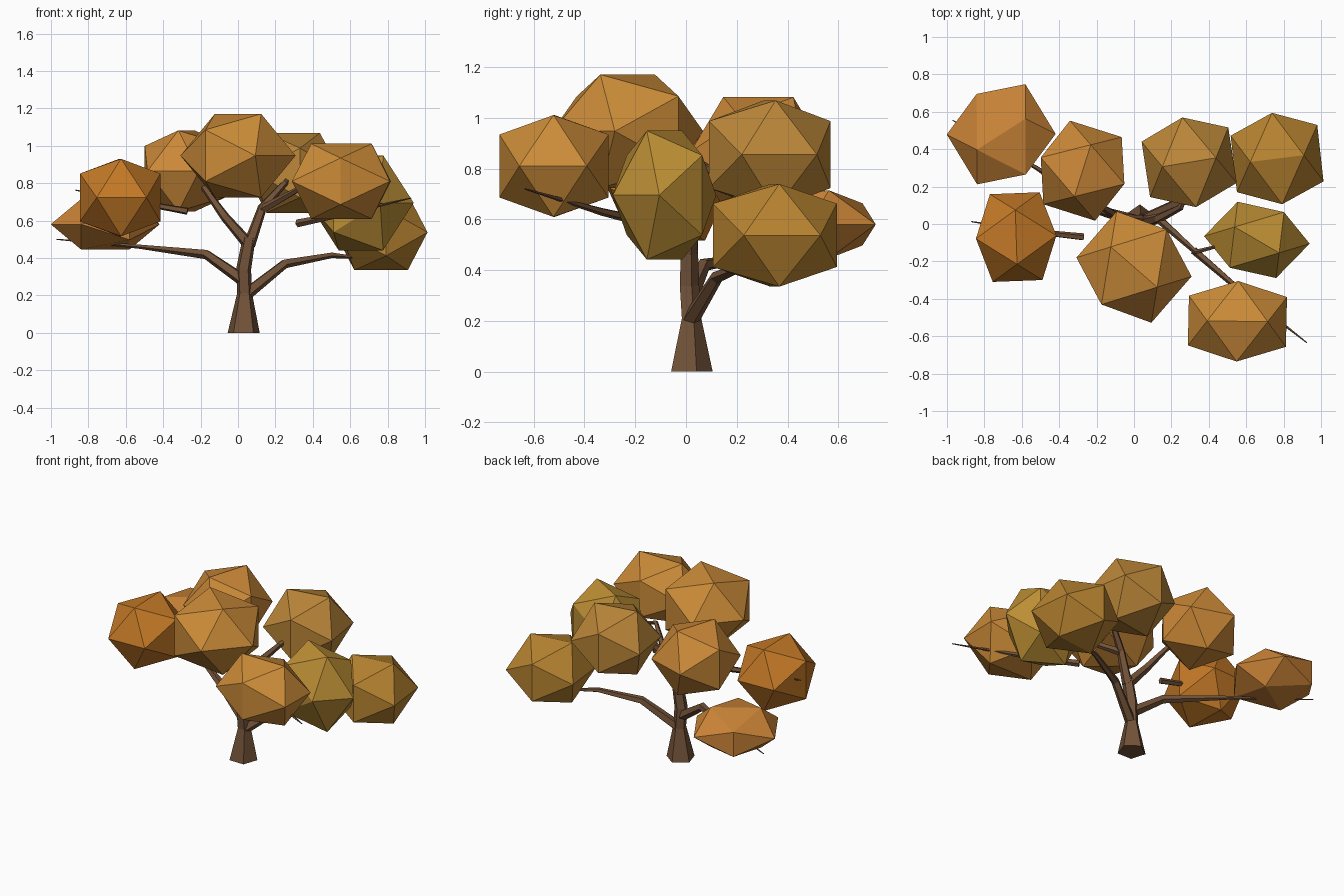
import bpy, bmesh
from math import radians, cos, sin, tau
from mathutils import Vector, Matrix

if "Cube" in bpy.data.objects:
    bpy.data.objects.remove(bpy.data.objects["Cube"])

PHI = 1.618034


def material(name, rgb):
    m = bpy.data.materials.new(name)
    m.diffuse_color = (*rgb, 1)
    m.use_nodes = True
    m.node_tree.nodes["Principled BSDF"].inputs["Base Color"].default_value = m.diffuse_color
    return m


def add_object(name, bm, mat):
    bmesh.ops.recalc_face_normals(bm, faces=bm.faces[:])
    me = bpy.data.meshes.new(name)
    bm.to_mesh(me)
    bm.free()
    me.materials.append(mat)
    ob = bpy.data.objects.new(name, me)
    bpy.context.collection.objects.link(ob)
    return ob


def leaf_clump(name, center, scale, turn, rgb):
    """Icosahedron resting on an edge, turned about z, then stretched."""
    bm = bmesh.new()
    rot = Matrix.Rotation(radians(turn), 3, 'Z')
    for a in (-1, 1):
        for b in (-1, 1):
            for p in ((a, 0, b * PHI), (0, a * PHI, b), (a * PHI, b, 0)):
                v = rot @ Vector(p)
                bm.verts.new([c + s * k for c, s, k in zip(center, scale, v)])
    hull = bmesh.ops.convex_hull(bm, input=bm.verts[:])
    add_object(name, bm, material(name, rgb))


def limb(name, points, mat, sides=5):
    """Tapered low-poly tube through (x, y, z, radius) points."""
    bm = bmesh.new()
    pts = [Vector(p[:3]) for p in points]
    rings = []
    for i, p in enumerate(pts):
        t = (pts[min(i + 1, len(pts) - 1)] - pts[max(i - 1, 0)]).normalized()
        if p.z == 0:
            t = Vector((0, 0, 1))
        q = Vector((0, 0, 1)).rotation_difference(t)
        r = points[i][3]
        rings.append([bm.verts.new(p + q @ Vector((r * cos(tau * k / sides + 0.3),
                                                   r * sin(tau * k / sides + 0.3), 0)))
                      for k in range(sides)])
    for lo, hi in zip(rings, rings[1:]):
        for k in range(sides):
            n = (k + 1) % sides
            bm.faces.new((lo[k], lo[n], hi[n], hi[k]))
    bm.faces.new(rings[0])
    bm.faces.new(rings[-1])
    add_object(name, bm, mat)


# trunk and branches
bark = material("bark", (0.17, 0.085, 0.04))
limb("trunk", [(.03, .015, 0, .09), (.035, .018, .21, .042),
               (.03, .01, .34, .042), (.06, .01, .51, .036)], bark)
limb("branch_right_low", [(.035, .015, .20, .035), (.25, .12, .37, .026),
                          (.50, .23, .415, .016), (.66, .30, .40, .006)], bark)
limb("branch_left_low", [(.03, .01, .28, .035), (-.17, .07, .42, .027),
                         (-.52, .30, .46, .012), (-.97, .555, .50, .003)], bark)
limb("branch_left_high", [(.06, .01, .47, .034), (-.07, .03, .62, .026),
                          (-.17, .09, .76, .018), (-.25, .20, .86, .008)], bark)
limb("branch_right_high", [(.06, .01, .47, .034), (.13, .03, .67, .026),
                           (.25, .09, .80, .018), (.30, .22, .86, .008)], bark)
limb("branch_right_inner", [(.13, .03, .66, .024), (.33, -.15, .77, .015),
                            (.52, -.10, .74, .006)], bark)
limb("branch_front", [(.32, -.14, .585, .022), (.54, -.33, .63, .016),
                      (.925, -.635, .72, .003)], bark)
limb("branch_left_outer", [(-.27, -.07, .65, .02), (-.55, -.04, .70, .014),
                           (-.87, .013, .763, .003)], bark)

# foliage clumps: centre, scale, turn, colour
clumps = [
    ((-.71, .48, .58), (.153, .157, .083), 32, (.62, .24, .04)),
    ((-.63, -.07, .723), (.133, .145, .128), 92, (.55, .19, .02)),
    ((-.275, .285, .865), (.145, .145, .134), 72.4, (.60, .25, .04)),
    ((0, -.23, .947), (.164, .164, .138), -41, (.60, .26, .04)),
    ((.295, .33, .855), (.145, .150, .132), 9, (.50, .24, .04)),
    ((.765, .35, .537), (.144, .152, .125), 6.7, (.48, .23, .03)),
    ((.657, -.085, .695), (.149, .115, .157), -37, (.50, .27, .035)),
    ((.553, -.52, .81), (.162, .133, .124), -1, (.60, .26, .04)),
]
for i, (center, scale, turn, rgb) in enumerate(clumps, 1):
    leaf_clump(f"leaf_clump_{i}", center, scale, turn, rgb)
